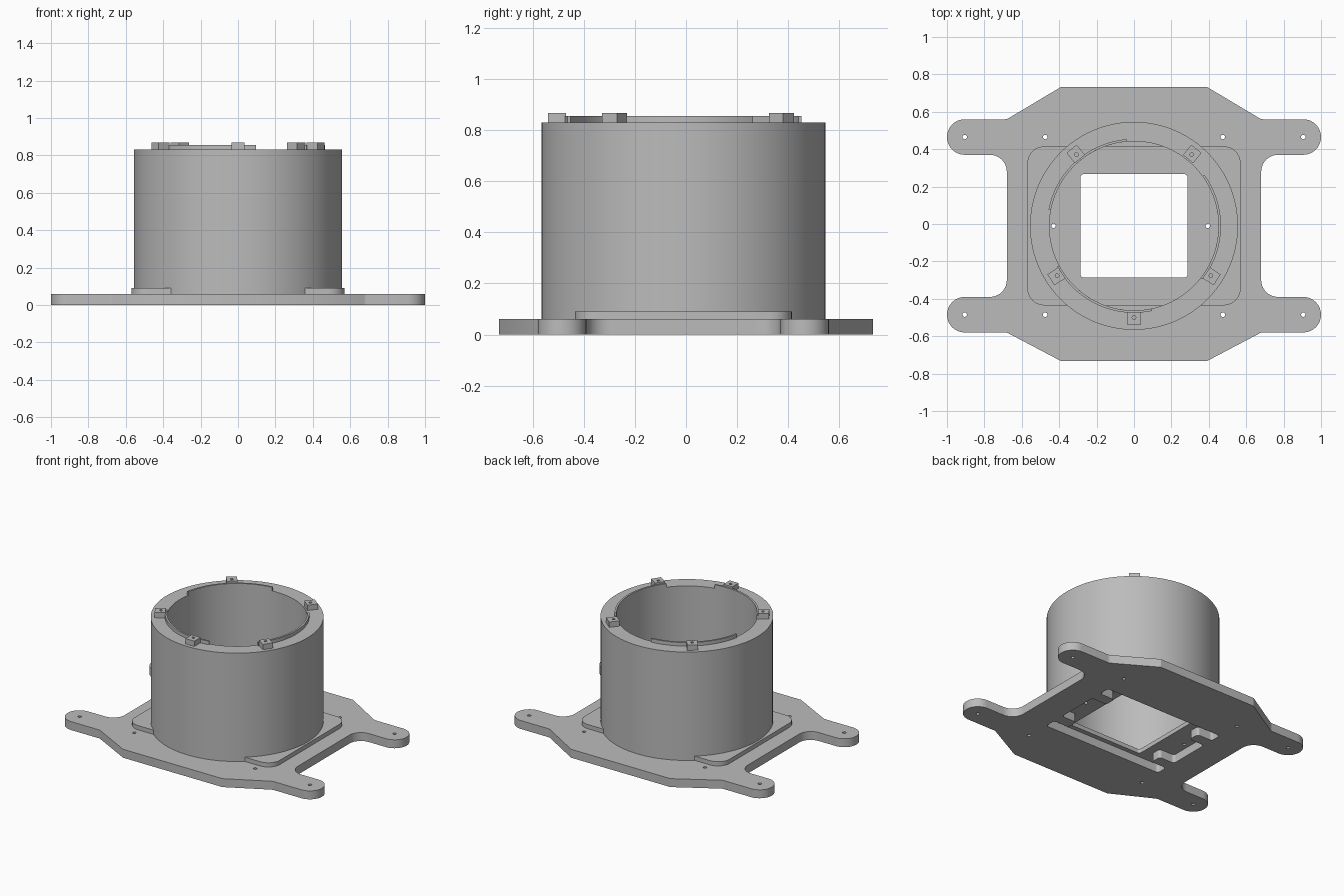
import bpy, bmesh
from math import sin, cos, pi, radians
from mathutils import Vector

cube = bpy.data.objects.get("Cube")
if cube:
    bpy.data.objects.remove(cube, do_unlink=True)

grey = bpy.data.materials.new("plain grey")
grey.use_nodes = True
grey.diffuse_color = (0.5, 0.5, 0.5, 1)
grey.node_tree.nodes["Principled BSDF"].inputs["Base Color"].default_value = (0.5, 0.5, 0.5, 1)

CY = -0.01          # centre line of the housing in y
PLATE, PAD, RIM = 0.06, 0.09, 0.83


def circle(x, y, r, n=16):
    return [(x + r * cos(2 * pi * i / n), y + r * sin(2 * pi * i / n)) for i in range(n)]


def rounded(corners, steps=8):
    """Round each (x, y, radius) corner of a polygon with a tangent arc."""
    out = []
    for i, (x, y, r) in enumerate(corners):
        p = Vector((x, y))
        if r == 0:
            out.append((x, y))
            continue
        a = (Vector(corners[i - 1][:2]) - p).normalized()
        b = (Vector(corners[(i + 1) % len(corners)][:2]) - p).normalized()
        half = a.angle(b) / 2
        centre = p + (a + b).normalized() * (r / sin(half))
        start = p + a * (r * cos(half) / sin(half)) - centre
        end = p + b * (r * cos(half) / sin(half)) - centre
        turn = start.angle_signed(end)
        for k in range(steps + 1):
            t = -turn * k / steps
            c, s = cos(t), sin(t)
            out.append((centre.x + start.x * c - start.y * s,
                        centre.y + start.x * s + start.y * c))
    return out


def box(x0, x1, y0, y1, r):
    return rounded([(x0, y0, r), (x1, y0, r), (x1, y1, r), (x0, y1, r)])


def slab(name, loops, z0, z1):
    """Extrude an outline, with any further loops as holes."""
    bm = bmesh.new()
    for loop in loops:
        vs = [bm.verts.new((x, y, z0)) for x, y in loop]
        for i, v in enumerate(vs):
            bm.edges.new((vs[i - 1], v))
    bmesh.ops.remove_doubles(bm, verts=bm.verts[:], dist=1e-5)
    bmesh.ops.triangle_fill(bm, edges=bm.edges[:], use_beauty=True, normal=(0, 0, 1))
    geo = bmesh.ops.extrude_face_region(bm, geom=bm.faces[:], use_keep_orig=True)["geom"]
    top = [g for g in geo if isinstance(g, bmesh.types.BMVert)]
    bmesh.ops.translate(bm, verts=top, vec=(0, 0, z1 - z0))
    bmesh.ops.recalc_face_normals(bm, faces=bm.faces[:])
    mesh = bpy.data.meshes.new(name)
    bm.to_mesh(mesh)
    bm.free()
    mesh.materials.append(grey)
    ob = bpy.data.objects.new(name, mesh)
    bpy.context.collection.objects.link(ob)
    bpy.ops.object.select_all(action="DESELECT")
    ob.select_set(True)
    bpy.context.view_layer.objects.active = ob
    bpy.ops.object.shade_smooth_by_angle(angle=radians(30))
    return ob


def four_way(quarter, centre):
    """Mirror a +x +y quarter outline into a closed loop."""
    half = quarter + [(-x, y, *r) for x, y, *r in reversed(quarter)]
    full = half + [(-x, -y, *r) for x, y, *r in half]
    return [(x, y + centre, *r) for x, y, *r in full]


# Base plate: chamfered body, four rounded arms, stepped pocket and screw holes
quarter = [(0.68, 0.285, 0), (0.68, 0.38, 0.09), (1.0, 0.38, 0.0949),
           (1.0, 0.57, 0.0949), (0.68, 0.57, 0.04), (0.39, 0.743, 0)]
outline = [(x, 0.733 if y > 0.7 else -0.733 if y < -0.7 else y, r)
           for x, y, r in four_way(quarter, CY)]
pocket = four_way([(0.47, 0, 0), (0.47, 0.15, 0.02), (0.35, 0.15, 0.02), (0.35, 0.23, 0.02),
                   (0.47, 0.23, 0.02), (0.47, 0.31, 0.02)], CY)
pocket = [p for p in pocket if abs(p[1] - CY) > 0.001]
screws = [circle(sx * x, CY + sy * 0.475, 0.012)
          for x in (0.475, 0.905) for sx in (-1, 1) for sy in (-1, 1)]
slab("base_plate", [rounded(outline), rounded(pocket)] + screws, 0, PLATE)

# Raised pad with the square window
slab("raised_pad", [box(-0.57, 0.57, CY - 0.425, CY + 0.425, 0.09),
                    box(-0.287, 0.287, CY - 0.277, CY + 0.277, 0.02),
                    circle(-0.43, CY, 0.012), circle(0.395, CY, 0.012)], PLATE, PAD)

# Round housing
slab("housing_tube", [circle(0, CY, 0.556, 96), circle(0, CY, 0.452, 96)], PLATE, RIM)

# Three locating lips around the bore
for i, start in enumerate((95, 208, 322)):
    angles = [radians(start + 74 * k / 20) for k in range(21)]
    arc = [(0.452 * cos(a), CY + 0.452 * sin(a)) for a in angles]
    arc += [(0.465 * cos(a), CY + 0.465 * sin(a)) for a in reversed(angles)]
    slab(f"rim_lip_{i + 1}", [arc], RIM, 0.855)

# Five screw tabs on the rim
for i, angle in enumerate((51, 129, 213, 270, 327)):
    a = radians(angle)
    block = [(0.46, -0.035), (0.53, -0.035), (0.53, 0.035), (0.46, 0.035)]
    loops = [[(x * cos(a) - y * sin(a), CY + x * sin(a) + y * cos(a)) for x, y in loop]
             for loop in (block, circle(0.49, 0, 0.01, 12))]
    slab(f"rim_tab_{i + 1}", loops, RIM, 0.868)
